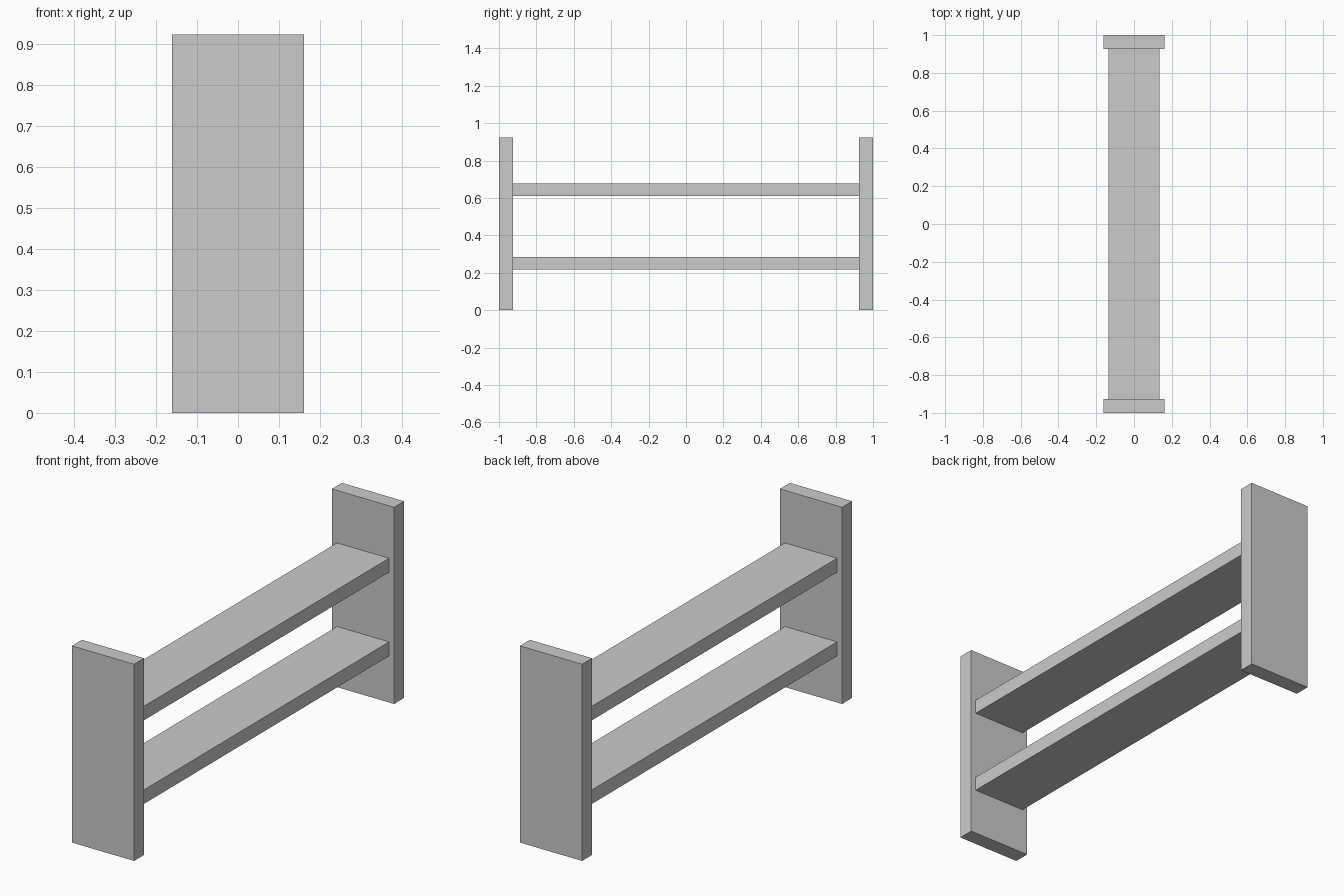
import bpy

if "Cube" in bpy.data.objects:
    bpy.data.objects.remove(bpy.data.objects["Cube"])


def box(name, size, centre):
    bpy.ops.mesh.primitive_cube_add(size=1, location=centre)
    obj = bpy.context.object
    obj.name = name
    obj.scale = size
    bpy.ops.object.transform_apply(location=False, rotation=False, scale=True)
    return obj


HEIGHT = 0.922
PANEL_T = 0.074
INNER = 1 - PANEL_T

# Upright end panels
for name, side in (("front_end_panel", -1), ("back_end_panel", 1)):
    box(name, (0.322, PANEL_T, HEIGHT), (0, side * (1 - PANEL_T / 2), HEIGHT / 2))

# Long shelves spanning between the panels
for name, z in (("lower_shelf", 0.251), ("upper_shelf", 0.643)):
    box(name, (0.27, 2 * INNER, 0.066), (0, 0, z))
